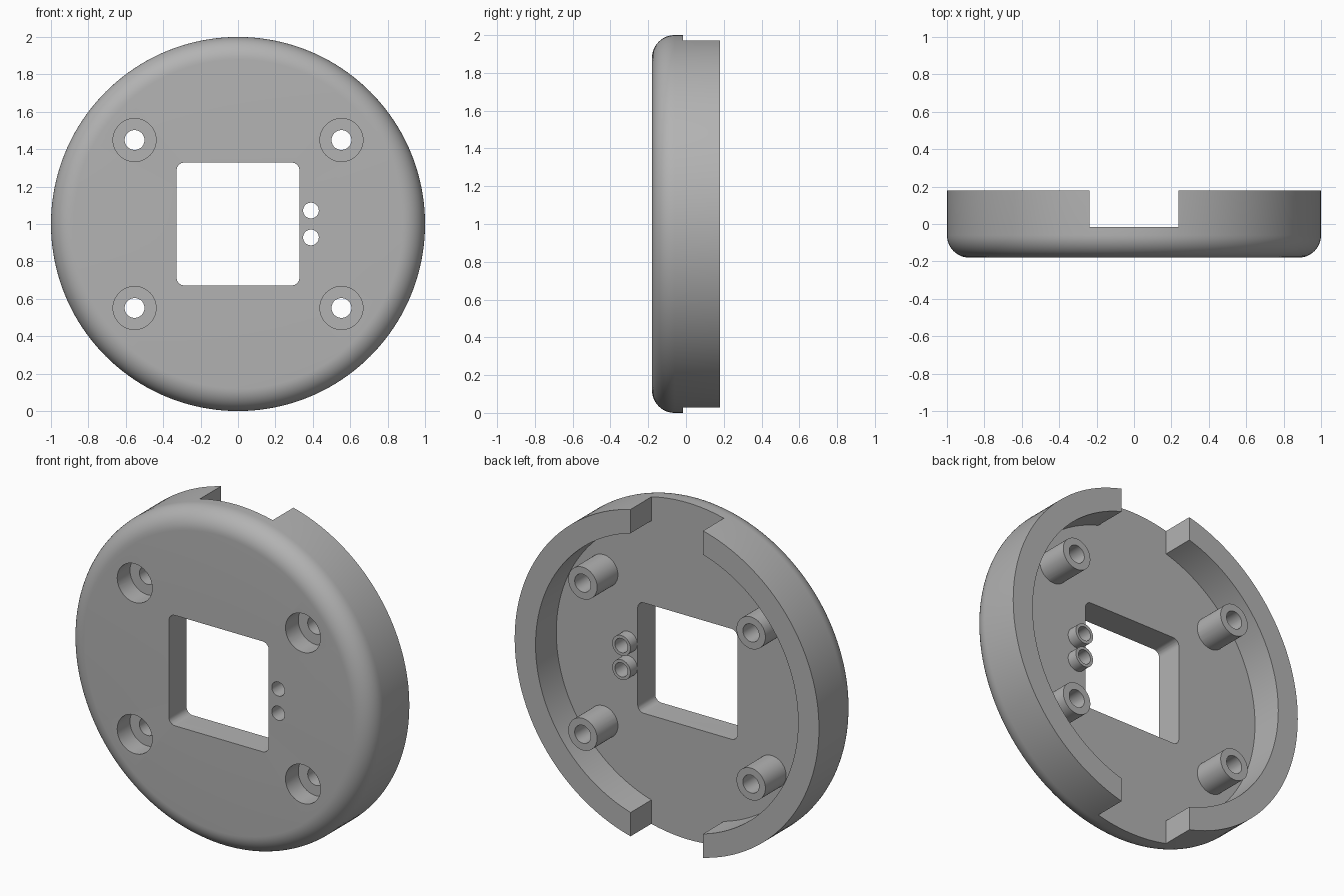
import bpy
import bmesh
from math import cos, sin, pi, radians
from mathutils import Matrix, Vector

if "Cube" in bpy.data.objects:
    bpy.data.objects.remove(bpy.data.objects["Cube"], do_unlink=True)

FRONT, FLOOR, BACK = -0.18, -0.015, 0.18
RIM_IN, FILLET = 0.863, 0.12
CENTRE = Vector((0, 0, 1))

grey = bpy.data.materials.new("plain_grey")
grey.use_nodes = True
grey.diffuse_color = (0.45, 0.45, 0.45, 1)
grey.node_tree.nodes["Principled BSDF"].inputs["Base Color"].default_value = grey.diffuse_color


def finish(bm, name):
    """Turn a bmesh into a linked object with the grey material."""
    bmesh.ops.recalc_face_normals(bm, faces=bm.faces)
    mesh = bpy.data.meshes.new(name)
    bm.to_mesh(mesh)
    bm.free()
    mesh.materials.append(grey)
    obj = bpy.data.objects.new(name, mesh)
    bpy.context.collection.objects.link(obj)
    return obj


def lathe(name, profile, steps=160):
    """Revolve (radius, y) points about the front-to-back axis."""
    bm = bmesh.new()
    verts = [bm.verts.new((r, y, 1)) for r, y in profile]
    edges = [bm.edges.new(pair) for pair in zip(verts, verts[1:])]
    bmesh.ops.spin(bm, geom=verts + edges, cent=CENTRE, axis=(0, 1, 0),
                   angle=2 * pi, steps=steps)
    bmesh.ops.remove_doubles(bm, verts=bm.verts, dist=1e-5)
    return finish(bm, name)


def cylinder(name, x, z, radius, y0, y1):
    bm = bmesh.new()
    place = Matrix.Translation((x, (y0 + y1) / 2, z)) @ Matrix.Rotation(pi / 2, 4, 'X')
    bmesh.ops.create_cone(bm, cap_ends=True, segments=48, radius1=radius,
                          radius2=radius, depth=y1 - y0, matrix=place)
    return finish(bm, name)


def block(name, half_x, half_z, y0, y1, corner=0):
    """Box along y, with optional rounded corners."""
    bm = bmesh.new()
    size = Matrix.Diagonal((2 * half_x, y1 - y0, 2 * half_z, 1))
    place = Matrix.Translation((0, (y0 + y1) / 2, 1))
    bmesh.ops.create_cube(bm, size=1, matrix=place @ size)
    if corner:
        along = [e for e in bm.edges
                 if abs(e.verts[0].co.y - e.verts[1].co.y) > 0.01]
        bmesh.ops.bevel(bm, geom=along, offset=corner, segments=8,
                        profile=0.5, affect='EDGES')
    return finish(bm, name)


def combine(tool, operation):
    """Apply a boolean to the cover and discard the tool."""
    bpy.context.view_layer.objects.active = cover
    mod = cover.modifiers.new(tool.name, 'BOOLEAN')
    mod.operation = operation
    mod.solver = 'EXACT'
    mod.object = tool
    bpy.ops.object.modifier_apply(modifier=mod.name)
    bpy.data.objects.remove(tool, do_unlink=True)


# Round cover with a filleted front edge and a raised rim behind
arc = [(1 - FILLET + FILLET * sin(a), FRONT + FILLET - FILLET * cos(a))
       for a in (i * pi / 24 for i in range(13))]
cover = lathe("round_cover", [(0, FRONT)] + arc + [
    (1, BACK), (RIM_IN, BACK), (RIM_IN, FLOOR), (0, FLOOR)])

# Notches through the rim at top and bottom
combine(block("rim_notch", 0.238, 1.2, FLOOR, 0.4), 'DIFFERENCE')

# Screw posts with counterbored holes
for sx in (-1, 1):
    for sz in (-1, 1):
        x, z = sx * 0.553, 1 + sz * 0.449
        combine(cylinder("screw_post", x, z, 0.095, -0.04, BACK), 'UNION')
        combine(cylinder("counterbore", x, z, 0.115, -0.3, -0.06), 'DIFFERENCE')
        combine(cylinder("screw_hole", x, z, 0.053, -0.3, 0.3), 'DIFFERENCE')

# Pair of short tubes beside the window
for sz in (-1, 1):
    x, z = 0.39, 1 + sz * 0.072
    combine(cylinder("small_tube", x, z, 0.06, -0.05, 0.05), 'UNION')
    combine(cylinder("tube_hole", x, z, 0.042, -0.3, 0.3), 'DIFFERENCE')

# Square window with rounded corners
combine(block("window", 0.328, 0.328, -0.3, 0.3, corner=0.04), 'DIFFERENCE')

# Smooth shading that keeps hard edges
bpy.ops.object.select_all(action='DESELECT')
cover.select_set(True)
bpy.context.view_layer.objects.active = cover
bpy.ops.object.shade_smooth_by_angle(angle=radians(30))
